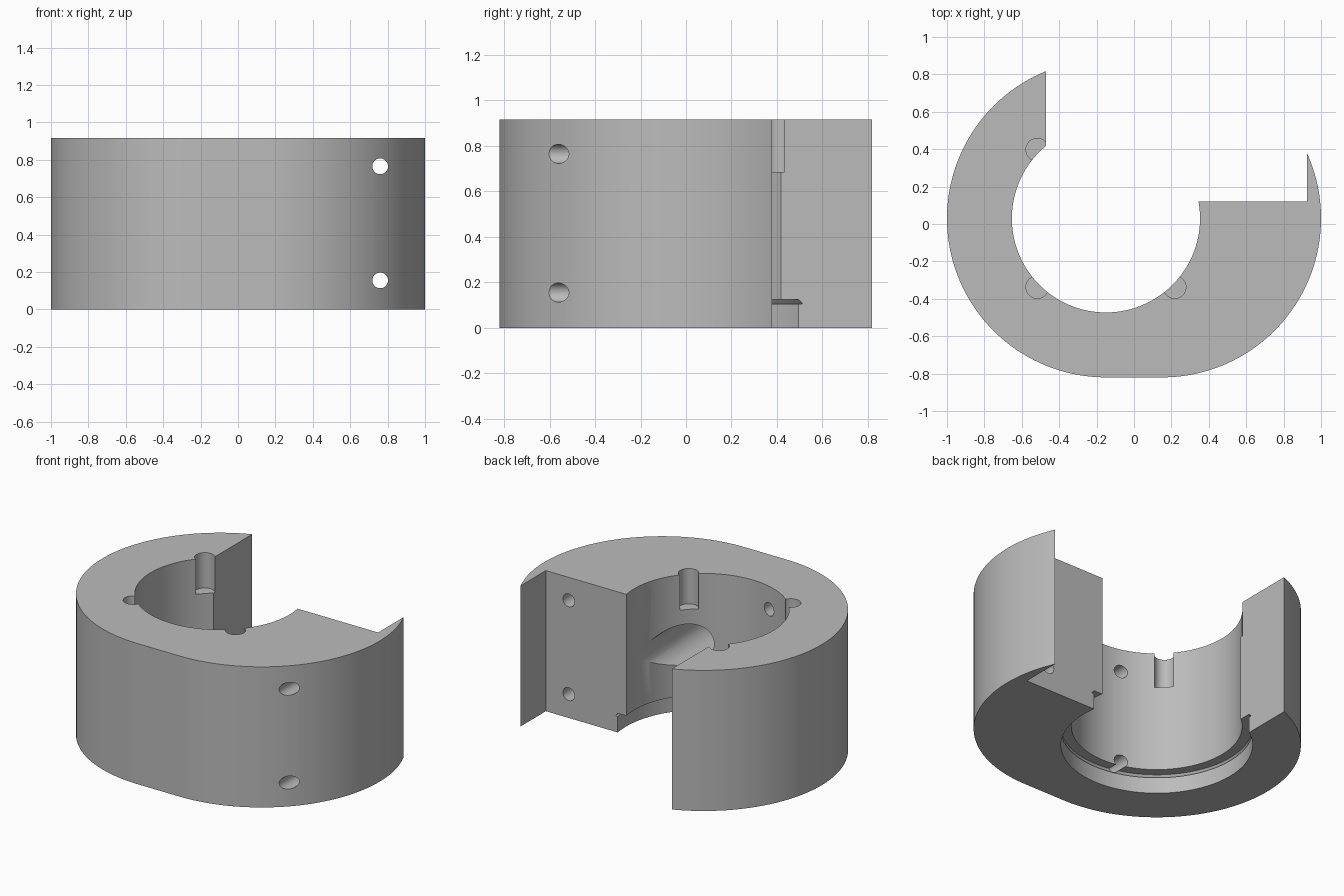
import bpy, bmesh
from math import sin, cos, pi, atan2, sqrt, radians
from mathutils import Matrix

cube = bpy.data.objects.get("Cube")
if cube:
    bpy.data.objects.remove(cube, do_unlink=True)

HEIGHT = 0.915
OUTER, BORE = 0.85, 0.503
CX, CY = 0.15, 0.03            # the outer arcs sit at +-CX, the bore at -CX
SLOT_LEFT, SLOT_RIGHT, SLOT_FLOOR = -0.47, 0.925, 0.12

metal = bpy.data.materials.new("plain grey metal")
metal.use_nodes = True
grey = (0.5, 0.5, 0.5, 1)
metal.diffuse_color = grey
metal.node_tree.nodes["Principled BSDF"].inputs["Base Color"].default_value = grey


def make(name, bm):
    bmesh.ops.recalc_face_normals(bm, faces=bm.faces)
    mesh = bpy.data.meshes.new(name)
    bm.to_mesh(mesh)
    bm.free()
    obj = bpy.data.objects.new(name, mesh)
    bpy.context.collection.objects.link(obj)
    mesh.materials.append(metal)
    return obj


def arc(cx, radius, start, end, steps):
    angles = [start + (end - start) * i / steps for i in range(steps + 1)]
    return [(cx + radius * cos(a), CY + radius * sin(a)) for a in angles]


def cylinder(name, centre, radius, length, along_y=False, segments=48, top=None):
    bm = bmesh.new()
    bmesh.ops.create_cone(bm, cap_ends=True, segments=segments, radius1=radius,
                          radius2=radius if top is None else top, depth=length)
    turn = Matrix.Rotation(pi / 2, 4, 'X') if along_y else Matrix()
    bm.transform(Matrix.Translation(centre) @ turn)
    return make(name, bm)


def y_hole(name, x, z, radius, y0, y1):
    return cylinder(name, (x, (y0 + y1) / 2, z), radius, y1 - y0, True)


# Collar body: rounded outline, open slot and bore in one extruded profile
left_tip = atan2(sqrt(OUTER**2 - (SLOT_LEFT + CX)**2), SLOT_LEFT + CX)
right_tip = atan2(sqrt(OUTER**2 - (SLOT_RIGHT - CX)**2), SLOT_RIGHT - CX)
bore_left = atan2(sqrt(BORE**2 - (SLOT_LEFT + CX)**2), SLOT_LEFT + CX)
bore_right = atan2(SLOT_FLOOR - CY, sqrt(BORE**2 - (SLOT_FLOOR - CY)**2))
outline = (arc(-CX, OUTER, left_tip, 1.5 * pi, 64)
           + arc(CX, OUTER, -pi / 2, right_tip, 64)
           + [(SLOT_RIGHT, SLOT_FLOOR)]
           + arc(-CX, BORE, bore_right, bore_left - 2 * pi, 96))
bm = bmesh.new()
base = bm.faces.new([bm.verts.new((x, y, 0)) for x, y in outline])
grown = bmesh.ops.extrude_face_region(bm, geom=[base])
moved = [v for v in grown["geom"] if isinstance(v, bmesh.types.BMVert)]
bmesh.ops.translate(bm, verts=moved, vec=(0, 0, HEIGHT))
body = make("split_collar", bm)

# Bottom counterbore with a tapered undercut
cutters = [
    cylinder("counterbore", (-CX, CY, 0.0), 0.565, 0.22, segments=128),
    cylinder("undercut", (-CX, CY, 0.115), 0.58, 0.02, segments=128, top=0.565),
]
# Three key grooves at the top of the bore
for angle in (135, 225, 315):
    a = radians(angle)
    spot = (-CX + 0.52 * cos(a), CY + 0.52 * sin(a), HEIGHT)
    cutters.append(cylinder("key_groove", spot, 0.06, 0.46))
# Bolt holes: through the thick jaw, and blind into the bore wall
for z in (0.155, 0.765):
    cutters.append(y_hole("bolt_hole", 0.76, z, 0.042, -1.0, 0.3))
    cutters.append(y_hole("blind_hole", -0.28, z, 0.042, -0.65, 0.0))
# Wide blind pocket in the bore wall
cutters.append(y_hole("side_pocket", 0.22, HEIGHT / 2, 0.133, -0.7, 0.05))

bpy.context.view_layer.objects.active = body
for cutter in cutters:
    cutter.hide_render = True
    mod = body.modifiers.new("cut", 'BOOLEAN')
    mod.operation, mod.solver, mod.object = 'DIFFERENCE', 'EXACT', cutter
    bpy.ops.object.modifier_apply(modifier=mod.name)
    bpy.data.objects.remove(cutter, do_unlink=True)

for obj in bpy.context.selected_objects:
    obj.select_set(False)
body.select_set(True)
bpy.ops.object.shade_smooth_by_angle(angle=radians(30))
